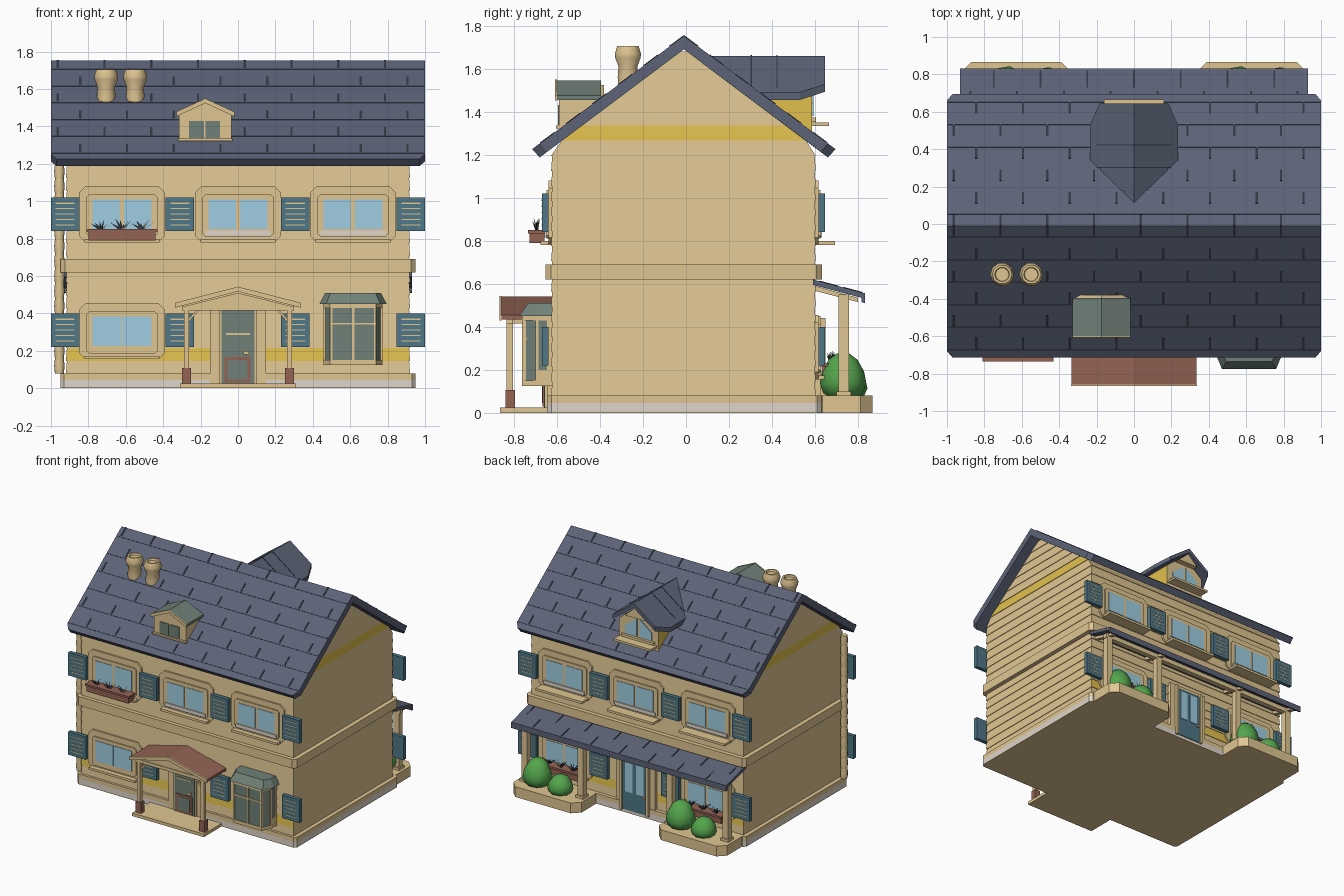
import bpy, bmesh, math, random
from mathutils import Vector

random.seed(4)
cube = bpy.data.objects.get("Cube")
if cube:
    bpy.data.objects.remove(cube)


def material(name, *rgb):
    lin = [((c / 255 + .055) / 1.055) ** 2.4 for c in rgb] + [1]
    m = bpy.data.materials.new(name)
    m.use_nodes = True
    m.diffuse_color = lin
    m.node_tree.nodes["Principled BSDF"].inputs["Base Color"].default_value = lin
    return m


MATS = [material("sandstone", 224, 198, 146), material("yellow", 225, 192, 77),
        material("slate", 92, 99, 119), material("teal", 79, 119, 134),
        material("sky_glass", 160, 206, 227), material("grey_green", 112, 129, 120),
        material("brick_brown", 147, 99, 84), material("leaf_green", 84, 165, 77),
        material("pale_stone", 222, 214, 204), material("dark_slate", 50, 55, 66)]
TAN, YELLOW, SLATE, TEAL, GLASS, GREY, BROWN, GREEN, PALE, DARK = range(10)


def finish(name, bm, smooth=False):
    """Turn a bmesh into an object holding only the colours it uses."""
    bmesh.ops.recalc_face_normals(bm, faces=bm.faces[:])
    used = sorted({f.material_index for f in bm.faces})
    for f in bm.faces:
        f.material_index = used.index(f.material_index)
    me = bpy.data.meshes.new(name)
    bm.to_mesh(me)
    bm.free()
    for i in used:
        me.materials.append(MATS[i])
    ob = bpy.data.objects.new(name, me)
    bpy.context.collection.objects.link(ob)
    if smooth:
        bpy.ops.object.select_all(action='DESELECT')
        ob.select_set(True)
        bpy.context.view_layer.objects.active = ob
        bpy.ops.object.shade_smooth_by_angle(angle=math.radians(50))


def prism(bm, profile, axis, a, b, m=TAN):
    """Extrude a closed 2D profile along an axis from a to b."""
    place = {'x': lambda p, t: (t, *p), 'y': lambda p, t: (p[0], t, p[1]), 'z': lambda p, t: (*p, t)}[axis]
    lo, hi = ([bm.verts.new(place(p, t)) for p in profile] for t in (a, b))
    faces = [bm.faces.new(lo), bm.faces.new(hi[::-1])]
    for i in range(len(lo)):
        j = (i + 1) % len(lo)
        faces.append(bm.faces.new((lo[i], lo[j], hi[j], hi[i])))
    for f in faces:
        f.material_index = m
    return lo + hi


def rect(x0, x1, y0, y1, c=0):
    if not c:
        return [(x0, y0), (x1, y0), (x1, y1), (x0, y1)]
    return [(x0 + c, y0), (x1 - c, y0), (x1, y0 + c), (x1, y1 - c),
            (x1 - c, y1), (x0 + c, y1), (x0, y1 - c), (x0, y0 + c)]


def box(bm, x0, x1, y0, y1, z0, z1, m=TAN, c=0):
    return prism(bm, rect(x0, x1, y0, y1, c), 'z', z0, z1, m)


WALL = {-1: -.627, 1: .603}


def panel(bm, s, x0, x1, z0, z1, d, m=TAN, c=0, start=-.01):
    """Plate on the front (s=-1) or back (s=1) wall, standing out by d."""
    prism(bm, rect(x0, x1, z0, z1, c), 'y', WALL[s] + s * start, WALL[s] + s * d, m)


def lathe(bm, x, y, profile, n, m=TAN):
    rings = [[bm.verts.new((x + r * math.cos(i * math.tau / n), y + r * math.sin(i * math.tau / n), z))
              for i in range(n)] for r, z in profile]
    faces = [bm.faces.new(rings[0]), bm.faces.new(rings[-1])]
    for a, b in zip(rings, rings[1:]):
        faces += [bm.faces.new((a[i], a[(i + 1) % n], b[(i + 1) % n], b[i])) for i in range(n)]
    for f in faces:
        f.material_index = m


RIDGE_Y, PITCH = -.01, .748

# Clapboard walls, one tapered board per row, clipped under the gable
bm = bmesh.new()
for row in range(23):
    z0 = .075 + .07 * row
    z1 = min(z0 + .07, 1.68)
    quads = []
    for z, e in ((z0, .005), (z1, 0)):
        top = max((1.69 - z) / PITCH, .01)
        y0, y1 = max(-.622 - e, RIDGE_Y - top), min(.598 + e, RIDGE_Y + top)
        quads.append([bm.verts.new((*p, z)) for p in rect(-.915 - e, .915 + e, y0, y1)])
    lo, hi = quads
    bm.faces.new(lo)
    bm.faces.new(hi)
    for i in range(4):
        f = bm.faces.new((lo[i], lo[(i + 1) % 4], hi[(i + 1) % 4], hi[i]))
        long_side = i in (0, 2)
        f.material_index = YELLOW if (row == 1 and long_side) or (row == 17 and not long_side) else TAN
finish("siding_walls", bm)

# Plinth with a pale lower course, and storey band
bm = bmesh.new()
box(bm, -.95, .95, -.645, .63, 0, .006, TAN, .02)
box(bm, -.95, .95, -.645, .63, .006, .045, PALE, .02)
box(bm, -.95, .95, -.645, .63, .045, .08, TAN, .02)
finish("plinth", bm)
bm = bmesh.new()
box(bm, -.95, .95, -.652, .632, .62, .69, TAN, .025)
finish("storey_band", bm)

# Main roof with clipped eave corners
bm = bmesh.new()
half = [(0, 1.753), (.705, 1.226), (.67, 1.187), (0, 1.69)]
profile = [(RIDGE_Y + y, z) for y, z in half] + [(RIDGE_Y - y, z) for y, z in half[2:0:-1]]
prism(bm, profile, 'x', -.97, .97, SLATE)
for s in (-1, 1):
    for v in prism(bm, profile, 'x', s * .97, s, SLATE)[6:]:
        if v.co.z < 1.3:
            v.co.y *= .95
            v.co.z += .026
finish("main_roof", bm)


def slope_strip(bm, s, x0, x1, d0, d1, h, m):
    at = lambda d, o: (RIDGE_Y + s * (d + o * .6), 1.753 - PITCH * d + o * .8)
    prism(bm, [at(d0, -.005), at(d1, -.005), at(d1, h), at(d0, h)], 'x', x0, x1, m)


# Slate row lips and the dark joints between slates
bm = bmesh.new()
for s in (-1, 1):
    for row in range(6):
        d = .06 + row * .12
        slope_strip(bm, s, -.995, .995, d, d + .006, .004, SLATE)
        for k in range(8):
            x = -.97 + k * .25 + (row % 2) * .12
            slope_strip(bm, s, x, x + .012, d - .06, d, .003, DARK)
finish("slate_joints", bm)

# Chimney pots
for i, x in enumerate((-.705, -.55)):
    bm = bmesh.new()
    lathe(bm, x, -.27, [(.044, 1.5), (.05, 1.56), (.046, 1.61), (.062, 1.65), (.064, 1.67),
                        (.052, 1.705), (.04, 1.705), (.036, 1.69)], 10)
    finish(f"chimney_pot_{i + 1}", bm, True)


def gable_roof(bm, cx, half, z_eave, z_top, t, y0, y1, m):
    return prism(bm, [(cx - half, z_eave), (cx, z_top), (cx + half, z_eave), (cx + half, z_eave - t),
                      (cx, z_top - t), (cx - half, z_eave - t)], 'y', y0, y1, m)


def house(cx, half, z0, z1, top):
    return [(cx - half, z0), (cx + half, z0), (cx + half, z1), (cx, top), (cx - half, z1)]


# Front dormer
bm = bmesh.new()
prism(bm, house(-.175, .14, 1.325, 1.465, 1.525), 'y', -.59, -.38)
gable_roof(bm, -.175, .155, 1.475, 1.545, .02, -.6, -.395, GREY)
gable_roof(bm, -.175, .155, 1.478, 1.549, .025, -.608, -.6, TAN)
box(bm, -.32, -.03, -.605, -.58, 1.322, 1.335)
for x in (-.262, -.175):
    box(bm, x, x + .08, -.596, -.58, 1.338, 1.43, GREY)
finish("front_dormer", bm)

# Back dormer with yellow cheeks and a slate roof tapering at the front
bm = bmesh.new()
prism(bm, house(0, .17, 1.3, 1.48, 1.62), 'y', .2, .585)
bm.normal_update()
for f in bm.faces:
    if abs(f.normal.x) > .9:
        f.material_index = YELLOW
box(bm, -.16, .16, .57, .665, 1.333, 1.35)
for s in (-1, 1):
    prism(bm, [(s * .012, 1.38), (s * .115, 1.38), (s * .115, 1.44), (s * .012, 1.52)], 'y', .57, .592, GLASS)
prism(bm, [(-.14, 1.353), (.14, 1.353), (.14, 1.372), (-.14, 1.372)], 'y', .57, .605)
prism(bm, [(-.09, 1.54), (.09, 1.54), (0, 1.62)], 'y', .57, .63)
finish("back_dormer", bm)
bm = bmesh.new()
gable_roof(bm, 0, .235, 1.49, 1.66, .035, .1, .53, SLATE)
for v in gable_roof(bm, 0, .235, 1.49, 1.66, .035, .53, .645, SLATE)[6:]:
    if abs(v.co.x) > .2:
        v.co.x *= .78
        v.co.z += .037
for y in (.3, .42):
    gable_roof(bm, 0, .2, 1.518, 1.663, .01, y, y + .006, DARK)
finish("back_dormer_roof", bm)


def flower_box(name, s, cx, z):
    bm = bmesh.new()
    panel(bm, s, cx - .18, cx + .18, z, z + .06, .1, BROWN, 0, .03)
    panel(bm, s, cx - .19, cx + .19, z + .045, z + .06, .108, BROWN, 0, .03)
    for k in range(18):
        base = Vector((cx + (k // 6 - 1) * .11, WALL[s] + s * .07, z + .055))
        tip = base + Vector(((k % 6 - 2.5) * .024, random.uniform(-.02, .02), random.uniform(.035, .065)))
        side = Vector((.008, 0, .005))
        vs = [bm.verts.new(p) for p in (base - side, base + side, base + Vector((0, .01, 0)), tip)]
        for tri in ((0, 1, 2), (0, 1, 3), (1, 2, 3), (2, 0, 3)):
            bm.faces.new([vs[i] for i in tri]).material_index = TAN if k % 6 == 4 else DARK
    finish(name, bm)


def window(name, s, cx, z, split, sill):
    bm = bmesh.new()
    panel(bm, s, cx - .23, cx + .23, z, z + .3, .012, TAN, .035)
    panel(bm, s, cx - .19, cx + .19, z + .03, z + .255, .022, TAN, .015)
    if split:
        panel(bm, s, cx - .175, cx + .175, z + .036, z + .064, .03, PALE)
    gap = .01 if split else .002
    for a, b in ((-.157, -gap), (gap, .157)):
        panel(bm, s, cx + a, cx + b, z + .07, z + .228, .026, GLASS)
    panel(bm, s, cx - .2, cx + .2, z, z + .018, sill)
    finish(name, bm)


def shutter(name, s, x, z):
    bm = bmesh.new()
    panel(bm, s, x, x + .152, z, z + .18, .042, TEAL, 0, .012)
    for k in range(5):
        zz = z + .03 + k * .029
        panel(bm, s, x + .025, x + .127, zz, zz + .006, .044, TAN, 0, .038)
    finish(name, bm)


# Windows, shutters and flower boxes on both long walls
for s, side in ((-1, "front"), (1, "back")):
    for i, cx in enumerate((-.62, 0, .615)):
        window(f"{side}_upper_window_{i + 1}", s, cx, .78, True, .09 if s > 0 else .05)
    for i, x in enumerate((-1, -.387, .23, .848)):
        shutter(f"{side}_upper_shutter_{i + 1}", s, x, .84)
        shutter(f"{side}_lower_shutter_{i + 1}", s, x, .22)
window("front_lower_window", -1, -.62, .155, False, .05)
flower_box("front_flower_box", -1, -.62, .79)
for cx, side in ((-.615, "right"), (.615, "left")):
    window(f"back_lower_window_{side}", 1, cx, .155, True, .05)
    flower_box(f"back_flower_box_{side}", 1, cx, .17)

# Front door
bm = bmesh.new()
panel(bm, -1, -.15, .15, .02, .44, .02)
panel(bm, -1, -.1, .1, .02, .43, .03)
panel(bm, -1, -.088, .088, .025, .415, .034, GREY)
panel(bm, -1, -.073, .068, .03, .168, .039, BROWN)
panel(bm, -1, -.055, .05, .047, .15, .042, GREY)
panel(bm, -1, -.065, .065, .285, .295, .04)
panel(bm, -1, .03, .06, .18, .2, .046)
finish("front_door", bm)

# Front canopy, posts and step
bm = bmesh.new()
gable_roof(bm, 0, .335, .455, .54, .02, -.858, -.62, BROWN)
gable_roof(bm, 0, .338, .456, .543, .026, -.866, -.858, TAN)
finish("canopy_roof", bm)
bm = bmesh.new()
box(bm, -.3, .3, -.835, -.805, .415, .44)
prism(bm, [(-.28, .44), (.28, .44), (0, .51)], 'y', -.83, -.82)
for s in (-1, 1):
    x = s * .275
    box(bm, x - .014, x + .014, -.835, -.805, .1, .43)
    box(bm, x - .024, x + .024, -.84, -.795, .02, .107, BROWN)
    box(bm, x - .014, x + .014, -.82, -.62, .415, .44)
    prism(bm, [(x, .34), (x - s * .07, .42), (x - s * .055, .42), (x, .36)], 'y', -.825, -.815)
box(bm, -.31, .31, -.865, -.63, 0, .024)
finish("canopy_frame_and_step", bm)


def bay(inset, front):
    return [(.445 + inset, -.61), (.785 - inset, -.61), (.785 - inset, -.69), (.75 - inset, front),
            (.48 + inset, front), (.445 + inset, -.69)]


# Bay window
bm = bmesh.new()
prism(bm, bay(.018, -.755), 'z', .15, .45, GREY)
prism(bm, bay(.012, -.762), 'z', .125, .15)
prism(bm, bay(.012, -.762), 'z', .43, .45)
for x in (.492, .61, .726):
    box(bm, x, x + .012, -.762, -.74, .15, .43)
box(bm, .49, .74, -.762, -.74, .34, .35)
for x in (.458, .757):
    box(bm, x, x + .015, -.7, -.685, .15, .43)
    box(bm, x, x + .015, -.645, -.6, .15, .43)
    box(bm, x, x + .015, -.69, -.6, .15, .2)
vs = prism(bm, bay(-.01, -.775), 'z', .45, .51, GREY)
for v in vs[6:]:
    v.co.x = .615 + (v.co.x - .615) * .83
    v.co.y = max(v.co.y, -.735)
finish("bay_window", bm)

# Downpipe at the front corner
bm = bmesh.new()
profile = []
for k in range(14):
    z = .08 + k * .08
    profile += [(.024, z), (.028, z + .04), (.024, z + .078)]
lathe(bm, -.955, -.59, profile, 8)
finish("downpipe", bm, True)

# Back porch roof, beams and posts
bm = bmesh.new()
prism(bm, [(.59, .62), (.832, .556), (.832, .51), (.815, .515), (.815, .535), (.59, .595)], 'x', -.93, .93, SLATE)
for k in range(15):
    x = -.88 + k * .125
    y = .62 + (k % 2) * .11
    z = .62 - (y - .59) * .264
    prism(bm, [(y, z), (y + .09, z - .024), (y + .09, z - .021), (y, z + .003)], 'x', x, x + .01, DARK)
finish("porch_roof", bm)
bm = bmesh.new()
box(bm, -.9, .9, .715, .755, .515, .55)
for x in (-.87, -.385, .385, .87):
    box(bm, x - .024, x + .024, .71, .758, .07, .55)
    box(bm, x - .033, x + .033, .7, .768, .08, .1)
    prism(bm, [(.59, .57), (.8, .515), (.8, .535), (.59, .593)], 'x', x - .015, x + .015)
finish("porch_frame", bm)

# Planter terraces with egg-shaped bushes
EGG = [(.4, 0), (.85, .15), (1, .36), (.9, .62), (.62, .87), (.28, 1)]
for s, side, big, small in ((1, "left", .77, .56), (-1, "right", -.47, -.68)):
    bm = bmesh.new()
    box(bm, *sorted((s * .335, s * .925)), .58, .867, 0, .08, TAN, .055)
    finish(f"terrace_{side}", bm)
    for label, x, r, h, y in (("tall", big, .11, .215, .73), ("small", small, .095, .15, .75)):
        bm = bmesh.new()
        lathe(bm, x, y, [(r * a, .06 + h * b) for a, b in EGG], 9, GREEN)
        finish(f"bush_{label}_{side}", bm, True)

# Back door with twin panes over a solid panel
bm = bmesh.new()
panel(bm, 1, -.17, .17, .02, .45, .022)
panel(bm, 1, -.105, .105, .025, .42, .034, TEAL)
for x in (-.08, .015):
    panel(bm, 1, x, x + .065, .17, .4, .038, GLASS)
panel(bm, 1, -.125, -.105, .02, .44, .045)
panel(bm, 1, .105, .125, .02, .44, .045)
panel(bm, 1, -.095, -.075, .15, .165, .05)
finish("back_door", bm)
